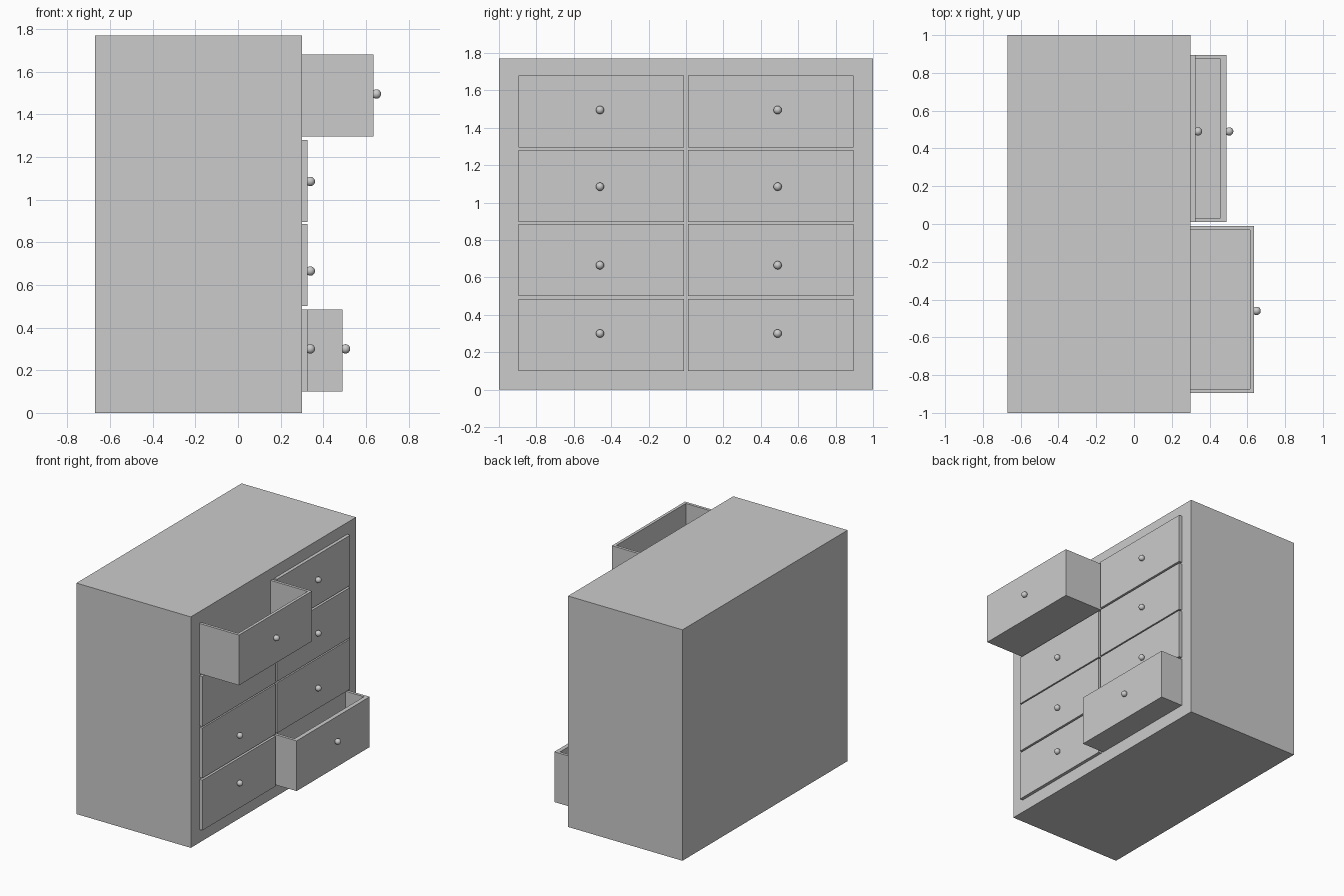
import bpy, bmesh
from mathutils import Matrix, Vector

if "Cube" in bpy.data.objects:
    bpy.data.objects.remove(bpy.data.objects["Cube"])

FACE = 0.30   # x of the cabinet front plane


def box(name, x0, x1, y0, y1, z0, z1):
    bm = bmesh.new()
    size = Vector((x1 - x0, y1 - y0, z1 - z0))
    mid = Vector((x0 + x1, y0 + y1, z0 + z1)) / 2
    bmesh.ops.create_cube(bm, size=1, matrix=Matrix.Translation(mid) @ Matrix.Diagonal(size.to_4d()))
    me = bpy.data.meshes.new(name)
    bm.to_mesh(me)
    bm.free()
    ob = bpy.data.objects.new(name, me)
    bpy.context.collection.objects.link(ob)
    return ob


def open_drawer(name, front, y0, y1, z0, z1, thick, t=0.022):
    # front, two sides and floor around an open tray
    box(name + "_front", front - thick, front, y0, y1, z0, z1)
    box(name + "_side_a", FACE, front - thick, y0, y0 + t, z0, z1)
    box(name + "_side_b", FACE, front - thick, y1 - t, y1, z0, z1)
    box(name + "_floor", FACE, front - thick, y0 + t, y1 - t, z0, z0 + t)


def knob(name, x, y, z, r=0.022):
    bpy.ops.mesh.primitive_uv_sphere_add(segments=24, ring_count=12, radius=r, location=(x, y, z))
    bpy.context.object.name = name
    bpy.ops.object.shade_smooth()


# solid cabinet
box("cabinet", -0.67, FACE, -1, 1, 0, 1.77)

# drawers: two columns of four, two of them pulled out
rows = [(0.10, 0.485, 0.30), (0.50, 0.885, 0.665), (0.895, 1.28, 1.085), (1.295, 1.68, 1.495)]
cols = [("left", -0.895, -0.01, -0.46), ("right", 0.01, 0.895, 0.49)]
pulled = {("left", 3): (0.635, 0.022), ("right", 0): (0.49, 0.033)}
for side, y0, y1, ky in cols:
    for i, (z0, z1, kz) in enumerate(rows):
        name = f"drawer_{side}_{i + 1}"
        front = 0.325
        if (side, i) in pulled:
            front, thick = pulled[(side, i)]
            open_drawer(name, front, y0, y1, z0, z1, thick)
        else:
            box(name, FACE, front, y0, y1, z0, z1)
        knob(name + "_knob", front + 0.014, ky, kz)
